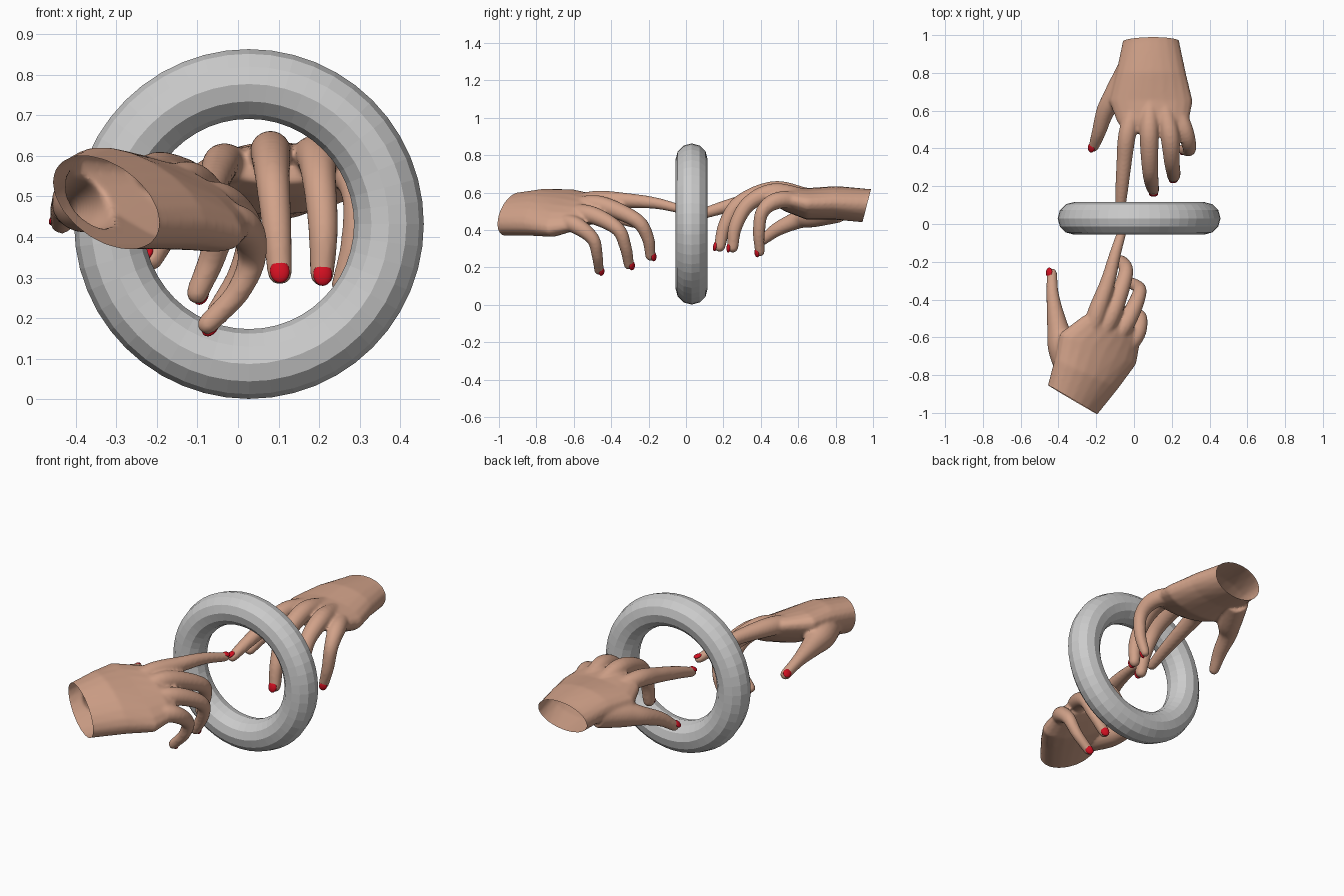
import bpy, bmesh, math
from mathutils import Vector

if "Cube" in bpy.data.objects:
    bpy.data.objects.remove(bpy.data.objects["Cube"])


def material(name, colour):
    m = bpy.data.materials.new(name)
    m.diffuse_color = (*colour, 1)
    m.use_nodes = True
    m.node_tree.nodes["Principled BSDF"].inputs["Base Color"].default_value = m.diffuse_color
    return m


SKIN = material("skin", (0.64, 0.36, 0.25))
RED = material("nail_red", (0.65, 0.005, 0.015))
SIDES = 20


def loft(bm, rings):
    """Closed body through elliptical rings (centre, half axis u, half axis v)."""
    loops = []
    for c, u, v in rings:
        loops.append([bm.verts.new(c + u * math.cos(a) + v * math.sin(a))
                      for a in (2 * math.pi * i / SIDES for i in range(SIDES))])
    for a, b in zip(loops, loops[1:]):
        for i in range(SIDES):
            j = (i + 1) % SIDES
            bm.faces.new((a[i], a[j], b[j], b[i]))
    bm.faces.new(loops[0][::-1])
    bm.faces.new(loops[-1])


def smooth_path(pts, n=6):
    """Catmull-Rom resampling of (x, y, z, radius) points."""
    p = [Vector(q) for q in pts]
    p = [p[0] * 2 - p[1]] + p + [p[-1] * 2 - p[-2]]
    out = []
    for a, b, c, d in zip(p, p[1:], p[2:], p[3:]):
        for i in range(n):
            t = i / n
            out.append(0.5 * (2 * b + (c - a) * t + (2 * a - 5 * b + 4 * c - d) * t * t
                              + (3 * b - a - 3 * c + d) * t ** 3))
    return out + [p[-2]]


def finger_tube(bm, pts):
    path = smooth_path(pts)
    u, rings = Vector((0.9, 0.1, 0.3)), []
    for i, q in enumerate(path):
        d = (path[min(i + 1, len(path) - 1)].xyz - path[max(i - 1, 0)].xyz).normalized()
        u = (u - d * u.dot(d)).normalized()
        rings.append((q.xyz, u * q.w, d.cross(u) * q.w))
    c, r = path[-1].xyz, path[-1].w
    for k in range(1, 6):  # rounded fingertip
        a = k * math.radians(16.5)
        rings.append((c + d * r * math.sin(a), u * r * math.cos(a), d.cross(u) * r * math.cos(a)))
    loft(bm, rings)


def nail(name, pts, back=None):
    a, b, e, f = (Vector(p[:3]) for p in (pts[0], pts[1], pts[-2], pts[-1]))
    r = pts[-1][3]
    d = (f - e).normalized()
    back = Vector(back) if back else (b - a).normalized()
    back = (back - d * back.dot(d)).normalized()
    side = d.cross(back)
    bm = bmesh.new()
    bmesh.ops.create_uvsphere(bm, u_segments=20, v_segments=12, radius=1)
    centre = f + d * r * 0.1 + back * r * 0.68
    for v in bm.verts:
        x, y, z = v.co
        v.co = centre + side * x * r * 0.78 + d * y * r * 0.95 + back * z * r * 0.42
    me = bpy.data.meshes.new(name)
    bm.to_mesh(me)
    bm.free()
    me.materials.append(RED)
    me.shade_smooth()
    bpy.context.collection.objects.link(bpy.data.objects.new(name, me))


def hand(name, palm, fingers, thumb, thumb_back, cut_point, cut_normal):
    bm = bmesh.new()
    # palm: elliptical sections from the wrist to the knuckles
    rings = []
    for i, (c, w, t) in enumerate(palm):
        axis = Vector(palm[min(i + 1, len(palm) - 1)][0]) - Vector(palm[max(i - 1, 0)][0])
        w = Vector(w)
        rings.append((Vector(c), w, axis.cross(w).normalized() * t))
    loft(bm, rings)
    # fingers run back into the palm so the knuckles blend
    wrist = Vector(palm[1][0])
    for pts in fingers.values():
        k = Vector(pts[0][:3])
        finger_tube(bm, [(*k.lerp(wrist, 0.35), pts[0][3] * 0.85)] + pts)
    finger_tube(bm, thumb)
    bmesh.ops.recalc_face_normals(bm, faces=bm.faces)
    me = bpy.data.meshes.new(name)
    bm.to_mesh(me)
    bm.free()
    ob = bpy.data.objects.new(name, me)
    bpy.context.collection.objects.link(ob)
    # fuse into one skin
    rm = ob.modifiers.new("fuse", 'REMESH')
    rm.mode, rm.voxel_size = 'VOXEL', 0.008
    sm = ob.modifiers.new("soften", 'SMOOTH')
    sm.factor, sm.iterations = 0.5, 8
    fused = bpy.data.meshes.new_from_object(ob.evaluated_get(bpy.context.evaluated_depsgraph_get()))
    ob.modifiers.clear()
    # open wrist
    bm = bmesh.new()
    bm.from_mesh(fused)
    bmesh.ops.bisect_plane(bm, geom=bm.verts[:] + bm.edges[:] + bm.faces[:],
                           plane_co=cut_point, plane_no=cut_normal, clear_outer=True)
    bm.to_mesh(fused)
    bm.free()
    fused.materials.clear()
    fused.materials.append(SKIN)
    fused.shade_smooth()
    ob.data = fused
    for key, pts in fingers.items():
        nail(f"{name}_{key}_nail", pts)
    nail(f"{name}_thumb_nail", thumb, thumb_back)


# front hand, reaching towards +y
hand("front_hand",
     [((-0.37, -1.03, 0.48), (0.125, -0.075, -0.08), 0.095),
      ((-0.325, -0.93, 0.485), (0.125, -0.075, -0.08), 0.095),
      ((-0.25, -0.79, 0.495), (0.165, -0.075, -0.09), 0.1),
      ((-0.19, -0.66, 0.49), (0.2, -0.08, -0.1), 0.088),
      ((-0.12, -0.56, 0.495), (0.15, -0.07, -0.085), 0.065),
      ((-0.095, -0.51, 0.495), (0.11, -0.05, -0.065), 0.042)],
     {"index": [(-0.2, -0.48, 0.56, 0.05), (-0.14, -0.31, 0.557, 0.04),
                (-0.1, -0.16, 0.543, 0.031), (-0.06, -0.03, 0.512, 0.024)],
      "middle": [(-0.115, -0.47, 0.535, 0.05), (-0.045, -0.27, 0.455, 0.04),
                 (-0.06, -0.205, 0.36, 0.034), (-0.1, -0.19, 0.262, 0.028)],
      "ring": [(-0.04, -0.52, 0.485, 0.048), (0.028, -0.37, 0.41, 0.038),
               (0.01, -0.325, 0.315, 0.033), (-0.05, -0.305, 0.215, 0.028)],
      "little": [(0.005, -0.6, 0.43, 0.046), (0.035, -0.5, 0.355, 0.036),
                 (0.0, -0.475, 0.265, 0.03), (-0.075, -0.465, 0.185, 0.026)]},
     [(-0.32, -0.82, 0.50, 0.075), (-0.375, -0.66, 0.49, 0.08), (-0.405, -0.54, 0.48, 0.056),
      (-0.43, -0.38, 0.465, 0.034), (-0.435, -0.262, 0.435, 0.028)],
     (-0.7, 0.2, 0.6), (-0.325, -0.93, 0.485), (-0.5, -0.86, 0.02))

# back hand, reaching towards -y
hand("back_hand",
     [((0.09, 1.06, 0.525), (0.15, 0, 0.01), 0.09),
      ((0.09, 0.965, 0.53), (0.15, 0, 0.01), 0.09),
      ((0.09, 0.8, 0.545), (0.185, 0, 0), 0.09),
      ((0.09, 0.65, 0.54), (0.222, 0, 0), 0.085),
      ((0.1, 0.54, 0.565), (0.19, 0, 0), 0.066),
      ((0.11, 0.48, 0.575), (0.15, 0, 0), 0.042)],
     {"index": [(-0.035, 0.48, 0.585, 0.047), (-0.052, 0.33, 0.555, 0.041),
                (-0.065, 0.18, 0.515, 0.034), (-0.075, 0.058, 0.475, 0.026)],
      "middle": [(0.08, 0.47, 0.612, 0.05), (0.085, 0.29, 0.545, 0.043),
                 (0.095, 0.21, 0.43, 0.037), (0.103, 0.18, 0.313, 0.031)],
      "ring": [(0.19, 0.47, 0.6, 0.05), (0.2, 0.335, 0.54, 0.042),
               (0.21, 0.265, 0.42, 0.037), (0.207, 0.25, 0.308, 0.03)],
      "little": [(0.267, 0.5, 0.56, 0.046), (0.293, 0.41, 0.5, 0.037),
                 (0.285, 0.39, 0.385, 0.032), (0.256, 0.395, 0.283, 0.026)]},
     [(-0.02, 0.82, 0.51, 0.07), (-0.095, 0.68, 0.48, 0.066), (-0.15, 0.6, 0.455, 0.049),
      (-0.185, 0.49, 0.405, 0.038), (-0.213, 0.41, 0.345, 0.028)],
     (-0.6, -0.2, 0.7), (0.09, 0.965, 0.525), (0, 0.97, -0.25))

# ring between the hands
bpy.ops.mesh.primitive_torus_add(location=(0.027, 0.03, 0.432), rotation=(math.pi / 2, 0, 0),
                                 major_radius=0.345, minor_radius=0.086,
                                 major_segments=48, minor_segments=12)
bpy.context.object.name = "ring"
